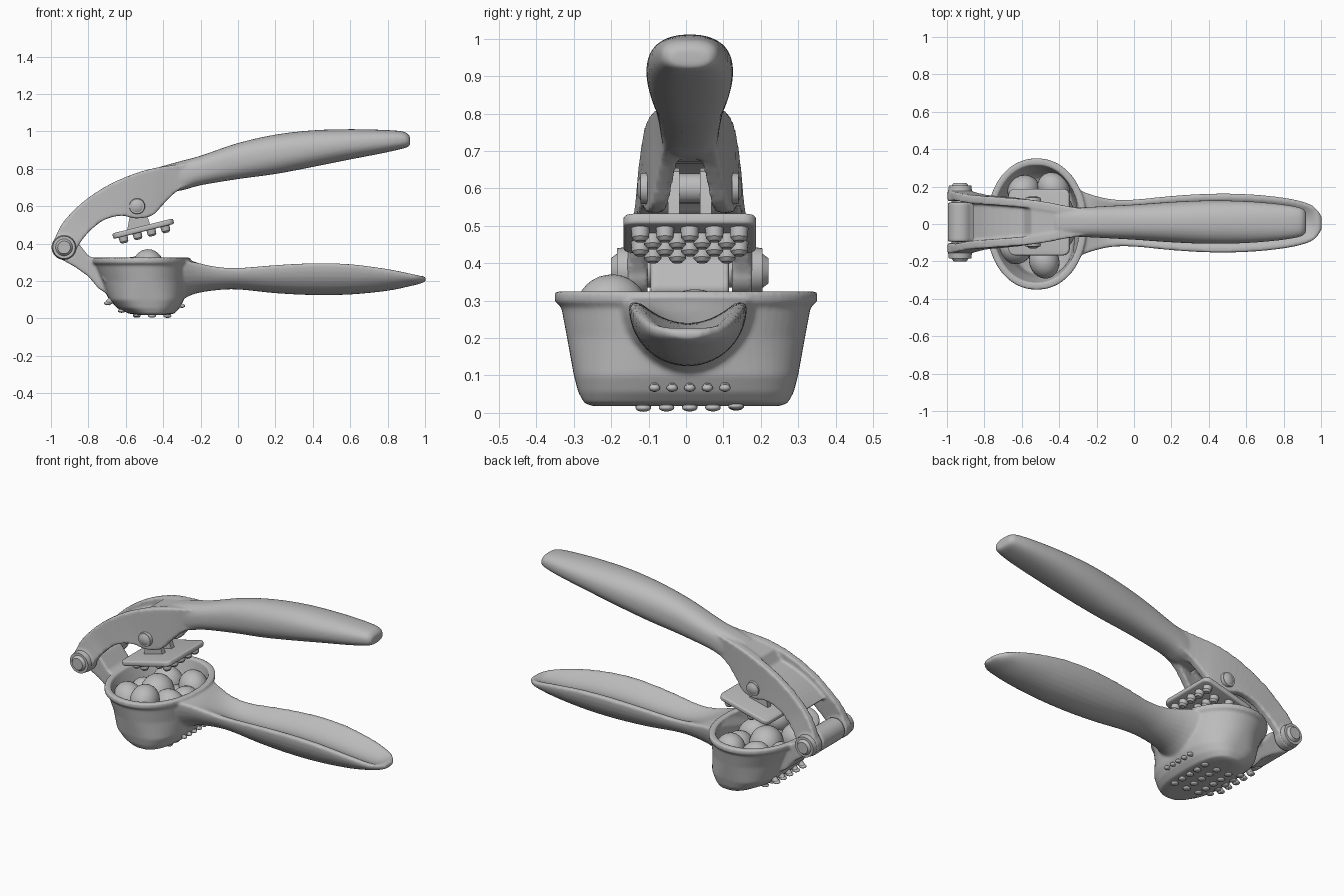
import bpy, bmesh, math, random
from mathutils import Vector, Matrix

random.seed(4)
if "Cube" in bpy.data.objects:
    bpy.data.objects.remove(bpy.data.objects["Cube"])

grey = bpy.data.materials.new("metal grey")
grey.use_nodes = True
COLOUR = (0.5, 0.5, 0.5, 1)
grey.diffuse_color = COLOUR
grey.node_tree.nodes["Principled BSDF"].inputs["Base Color"].default_value = COLOUR
YC = 0.01  # sideways centre of the hinge parts


def finish(name, bm, blend=False, angle=40):
    bmesh.ops.recalc_face_normals(bm, faces=bm.faces)
    me = bpy.data.meshes.new(name)
    bm.to_mesh(me)
    bm.free()
    me.materials.append(grey)
    ob = bpy.data.objects.new(name, me)
    bpy.context.collection.objects.link(ob)
    bpy.ops.object.select_all(action='DESELECT')
    ob.select_set(True)
    bpy.context.view_layer.objects.active = ob
    bpy.ops.object.shade_smooth_by_angle(angle=math.radians(angle))
    if blend:  # fuse overlapping parts into one cast piece
        rm = ob.modifiers.new("fuse", 'REMESH')
        rm.mode = 'VOXEL'
        rm.voxel_size = 0.007
        rm.use_smooth_shade = True
        sm = ob.modifiers.new("soften", 'SMOOTH')
        sm.iterations = 7


def loft(bm, rings):
    vs = [[bm.verts.new(p) for p in r] for r in rings]
    n = len(vs[0])
    for a, b in zip(vs, vs[1:]):
        for i in range(n):
            j = (i + 1) % n
            bm.faces.new((a[i], a[j], b[j], b[i]))
    bm.faces.new(vs[0][::-1])
    bm.faces.new(vs[-1])


def rod(bm, centre, axis, r, depth, r2=None, seg=24):
    rot = Vector((0, 0, 1)).rotation_difference(Vector(axis)).to_matrix().to_4x4()
    bmesh.ops.create_cone(bm, cap_ends=True, segments=seg, radius1=r,
                          radius2=r if r2 is None else r2, depth=depth,
                          matrix=Matrix.Translation(centre) @ rot)


def blob(bm, centre, scale, rot=0):
    bmesh.ops.create_uvsphere(bm, u_segments=24, v_segments=14, radius=1,
                              matrix=Matrix.Translation(centre) @ Matrix.Rotation(rot, 4, 'Z')
                              @ Matrix.Rotation(rot * 0.5, 4, 'X') @ Matrix.Diagonal((*scale, 1)))


def power(v, e):
    return math.copysign(abs(v) ** e, v)


def catmull(rows, steps=4):
    out = []
    for i in range(len(rows) - 1):
        p = [rows[max(0, min(len(rows) - 1, i + k))] for k in (-1, 0, 1, 2)]
        for s in range(steps):
            t = s / steps
            out.append([0.5 * (2 * b + (c - a) * t + (2 * a - 5 * b + 4 * c - d) * t * t
                               + (3 * b - a - 3 * c + d) * t ** 3) for a, b, c, d in zip(*p)])
    return out + [list(rows[-1])]


# Cup with lip: rows are z, back x, front x, half width
bm = bmesh.new()
cup = [(.018, -.53, -.39, .25), (.026, -.585, -.34, .272), (.055, -.645, -.312, .288),
       (.10, -.69, -.29, .30), (.20, -.735, -.272, .318), (.285, -.77, -.264, .334),
       (.297, -.787, -.253, .352), (.325, -.787, -.253, .35), (.325, -.755, -.29, .315),
       (.20, -.705, -.30, .288), (.10, -.655, -.322, .27), (.065, -.59, -.36, .25),
       (.052, -.53, -.40, .23)]
rings = []
for z, x0, x1, w in cup:
    e = 0.75 if z < .15 else 0.95
    ang = [k * math.tau / 64 for k in range(64)]
    rings.append([((x0 + x1) / 2 + (x1 - x0) / 2 * power(math.cos(a), e),
                   w * power(math.sin(a), e), z) for a in ang])
loft(bm, rings)

# Lower handle: rows are x, top z, bottom z, half width, trough depth, wrap round cup
handle = [(-.275, .31, .09, .19, 0, 1.2), (-.22, .30, .13, .155, 0, .6),
          (-.12, .277, .15, .128, .018, .1), (0, .27, .155, .126, .038, 0),
          (.2, .285, .135, .145, .052, 0), (.4, .295, .125, .157, .055, 0),
          (.6, .29, .128, .155, .055, 0), (.8, .264, .148, .136, .045, 0),
          (.93, .238, .175, .106, .025, 0), (.98, .228, .188, .07, 0, 0),
          (1.003, .218, .198, .035, 0, 0)]
rings = []
for x, zt, zb, w, dip, wrap in catmull(handle):
    pts = [(-w * math.cos(k * math.pi / 16), zt - .012 - (zt - .012 - zb) * math.sin(k * math.pi / 16))
           for k in range(17)]
    for k in range(13):
        u = 1 - k / 6
        pts.append((u * w * .97, zt - dip * max(0, 1 - (u / .84) ** 2)))
    rings.append([(x - wrap * y * y - min(1, wrap) * (.31 - z) * .15, y + .005, z) for y, z in pts])
loft(bm, rings)

# Hinge bracket and barrel behind the cup
side = [(-.93, .445), (-.86, .41), (-.80, .335), (-.755, .315), (-.69, .125), (-.745, .16),
        (-.80, .225), (-.87, .275), (-.96, .325), (-.985, .38)]
loft(bm, [[(x, YC + s, z) for x, z in side] for s in (-.105, .105)])
rod(bm, (-.93, YC, .38), (0, 1, 0), .066, .21, seg=40)
finish("cup_and_lower_handle", bm, blend=True)

# Upper handle: forked arms; pairs of outer and inner edge points with half width
bm = bmesh.new()
arm = catmull([(-.995, .39, -.865, .37, .168), (-.95, .49, -.83, .425, .158),
               (-.89, .565, -.78, .48, .146), (-.80, .645, -.71, .53, .139),
               (-.68, .72, -.62, .55, .13), (-.55, .775, -.55, .535, .119),
               (-.45, .803, -.46, .55, .104), (-.38, .815, -.40, .61, .09),
               (-.28, .83, -.32, .685, .074), (-.18, .845, -.2, .74, .062)], 3)
for s in (-1, 1):
    loft(bm, [[(xo, YC + s * w, zo), (xi, YC + s * w, zi),
               (xi, YC + s * (w - .045), zi), (xo, YC + s * (w - .045), zo)]
              for xo, zo, xi, zi, w in arm])
    rod(bm, (-.93, YC + s * .14, .38), (0, 1, 0), .067, .055, seg=40)

# Recessed web between the arms, rising to the solid neck
rings = []
for xo, zo, xi, zi, w in arm[6:]:
    a, b = (.24, .42) if xo < -.55 else (.02, .45)
    h = w - .03
    (xa, za), (xb, zb) = [(xo + (xi - xo) * t, zo + (zi - zo) * t) for t in (a, b)]
    rings.append([(xa, YC - h, za), (xb, YC - h, zb), (xb, YC + h, zb), (xa, YC + h, za)])
loft(bm, rings)

# Grip: rows are x, top z, bottom z, half width, roundness
grip = [(-.42, .81, .67, .07, .6), (-.3, .843, .685, .078, .7), (-.2, .87, .712, .083, .8),
        (0, .938, .745, .094, .85), (.2, .983, .772, .108, .9), (.4, 1.006, .81, .116, .9),
        (.6, 1.012, .85, .112, .9), (.78, 1.008, .885, .097, .85), (.88, 1.0, .908, .08, .8),
        (.91, .985, .918, .066, .8), (.92, .97, .928, .05, .8)]
rings = []
for x, zt, zb, w, e in catmull(grip):
    rings.append([(x, YC + w * power(math.cos(k * math.tau / 32), e),
                   (zt + zb) / 2 + (zt - zb) / 2 * power(math.sin(k * math.tau / 32), e))
                  for k in range(32)])
loft(bm, rings)
finish("upper_handle", bm, blend=True)

# Hinge pin with domed caps, and the smaller plunger pin
bm = bmesh.new()
rod(bm, (-.93, YC, .38), (0, 1, 0), .045, .34)
rod(bm, (-.54, YC, .60), (0, 1, 0), .022, .24)
for s in (-1, 1):
    rod(bm, (-.93, YC + s * .18, .38), (0, s, 0), .064, .03, .06, 32)
    rod(bm, (-.93, YC + s * .202, .38), (0, s, 0), .046, .016, .034, 32)
    rod(bm, (-.54, YC + s * .122, .60), (0, s, 0), .043, .018, .04, 32)
    rod(bm, (-.54, YC + s * .135, .60), (0, s, 0), .034, .01, .018, 32)
finish("hinge_pins", bm)

# Plunger plate, tilted, with rounded corners
tilt = Matrix.Translation((-.507, YC, .48)) @ Matrix.Rotation(math.radians(-14), 4, 'Y')
bm = bmesh.new()
bmesh.ops.create_cube(bm, size=1, matrix=Matrix.Diagonal((.335, .355, .03, 1)))
corners = [e for e in bm.edges if abs(e.verts[0].co.z - e.verts[1].co.z) > .01]
bmesh.ops.bevel(bm, geom=corners, offset=.035, segments=5, affect='EDGES', profile=.5)
rim = [e for e in bm.edges if abs(e.verts[0].co.z - e.verts[1].co.z) < .001]
bmesh.ops.bevel(bm, geom=rim, offset=.009, segments=3, affect='EDGES', profile=.5)
bm.transform(tilt)
finish("plunger_plate", bm)

# Pegs below the plate
bm = bmesh.new()
for i in range(4):
    for j in range(5 if i % 2 else 4):
        y = (j - (2 if i % 2 else 1.5)) * .066
        rod(bm, (-.115 + i * .077, y, -.026), (0, 0, -1), .025, .03, .023, 16)
        rod(bm, (-.115 + i * .077, y, -.046), (0, 0, -1), .023, .01, .014, 16)
bm.transform(tilt)
finish("plunger_pegs", bm)

# Link lugs between the plate and its pin
bm = bmesh.new()
link = [(-.595, .46), (-.465, .49), (-.487, .55), (-.49, .61), (-.51, .645), (-.54, .655),
        (-.575, .64), (-.59, .60), (-.578, .55)]
for s in (-1, 1):
    loft(bm, [[(x, YC + s * y, z) for x, z in link] for y in (.028, .058)])
rod(bm, (-.54, YC, .60), (0, 1, 0), .04, .06)
finish("plunger_link", bm)

# Cloves heaped in the cup
bm = bmesh.new()
for x, y, z, r, turn in ((-.48, -.20, .285, .085, .3), (-.64, -.13, .23, .085, 1),
                         (-.59, .18, .22, .085, 2), (-.43, .19, .235, .085, .8),
                         (-.41, -.06, .22, .085, 1.6), (-.55, .02, .23, .10, .5),
                         (-.66, .05, .20, .07, 2.4), (-.40, .07, .20, .08, 0),
                         (-.52, -.11, .16, .09, 1.2), (-.50, .12, .15, .09, .2)):
    blob(bm, (x, y, z), (r * .95, r * 1.1, r), turn)
finish("cloves", bm)

# Pressed bits emerging under the cup, row by row along the curved base
bm = bmesh.new()
rows = ((-.685, .092, -.75, -.66), (-.62, .045, -.45, -.9), (-.54, .023, -.15, -1),
        (-.46, .02, 0, -1), (-.38, .022, .3, -.95), (-.302, .068, .95, -.3))
for i, (x, z, nx, nz) in enumerate(rows):
    n = Vector((nx, 0, nz)).normalized()
    for j in range(5):
        p = Vector((x, (j - 2) * (.047 if i == 5 else .062) + YC, z))
        grow = random.uniform(.002, .01) if 0 < i < 5 else .004 + .012 * (i == 0)
        r = .013 if i == 5 else .018
        rod(bm, p + n * (grow / 2 - .005), n, r, grow + .01, r * .9, 14)
        blob(bm, p + n * grow, (r * 1.15, r * 1.15, .01))
finish("pressed_bits", bm)
